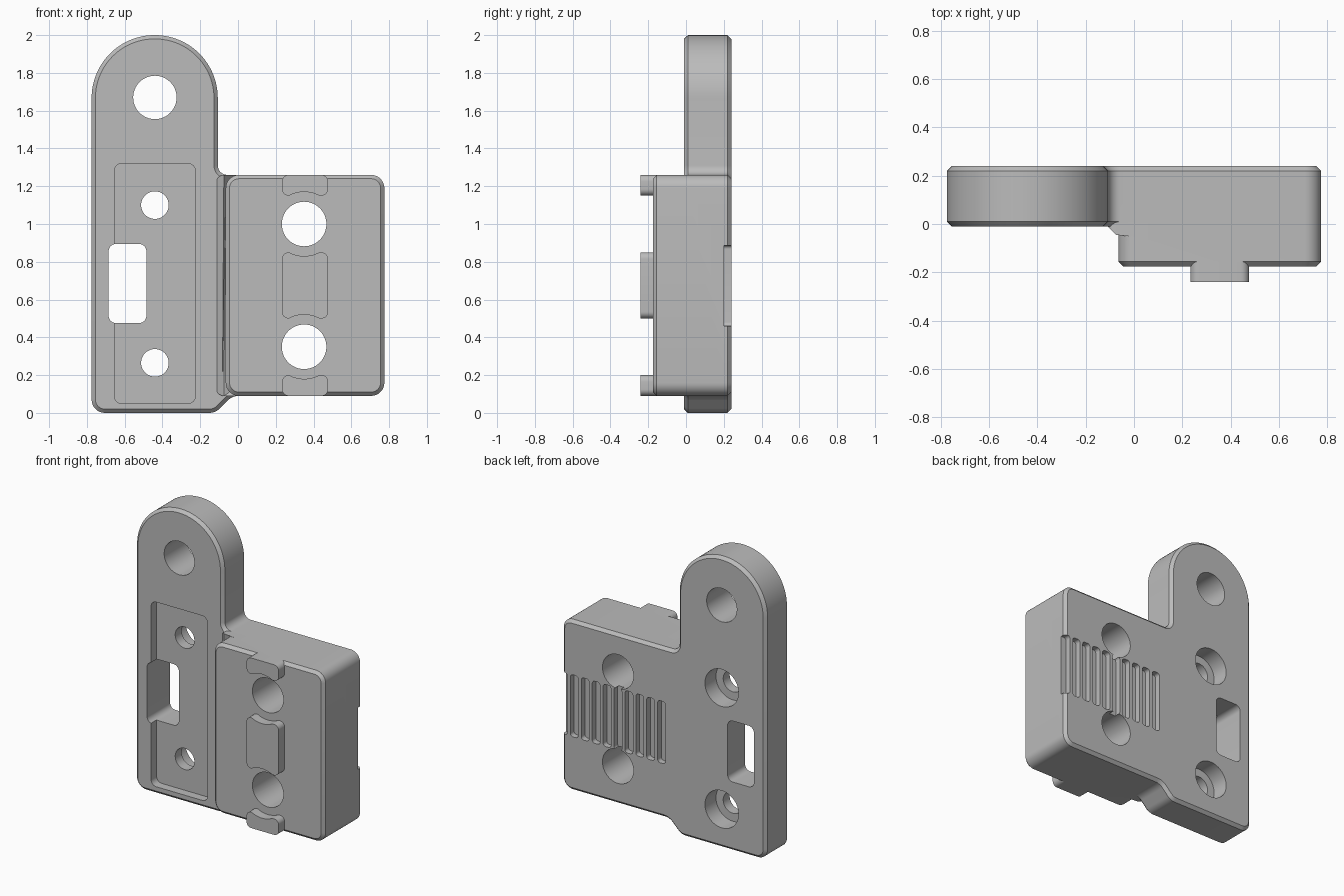
import bpy, bmesh, math
from mathutils import Vector

if "Cube" in bpy.data.objects:
    bpy.data.objects.remove(bpy.data.objects["Cube"])

gray = bpy.data.materials.new("plain_gray")
gray.use_nodes = True
gray.diffuse_color = (0.5, 0.5, 0.5, 1)
gray.node_tree.nodes["Principled BSDF"].inputs["Base Color"].default_value = (0.5, 0.5, 0.5, 1)


def rounded(corners, steps=8):
    """Outline in x-z with each corner (x, z, radius) filleted."""
    pts = []
    for i, (x, z, r) in enumerate(corners):
        p = Vector((x, z))
        a = (Vector(corners[i - 1][:2]) - p).normalized()
        b = (Vector(corners[(i + 1) % len(corners)][:2]) - p).normalized()
        if r == 0:
            pts.append(p)
            continue
        half = a.angle(b) / 2
        centre = p + (a + b).normalized() * r / math.sin(half)
        start = p + a * r / math.tan(half) - centre
        end = p + b * r / math.tan(half) - centre
        sweep = math.pi - 2 * half
        n = steps * 3 if r > 0.2 else steps
        for k in range(n + 1):
            t = k / n
            pts.append(centre + (start * math.sin((1 - t) * sweep)
                                 + end * math.sin(t * sweep)) / math.sin(sweep))
    return pts


def box(x0, x1, z0, z1, r):
    return rounded([(x0, z0, r), (x1, z0, r), (x1, z1, r), (x0, z1, r)])


def circle(x, z, r, n=48):
    return [Vector((x + r * math.cos(math.tau * k / n), z + r * math.sin(math.tau * k / n)))
            for k in range(n)]


def prism(name, outline, y0, y1, chamfer_front=0, chamfer_back=0):
    """Extrude an x-z outline along y, with optional chamfered rims."""
    bm = bmesh.new()
    front = bm.faces.new([bm.verts.new((p.x, y0, p.y)) for p in outline])
    out = bmesh.ops.extrude_face_region(bm, geom=[front], use_keep_orig=True)
    back = [f for f in out["geom"] if isinstance(f, bmesh.types.BMFace)][0]
    bmesh.ops.translate(bm, vec=(0, y1 - y0, 0), verts=back.verts)
    bmesh.ops.recalc_face_normals(bm, faces=bm.faces)
    rims = (list(front.edges) if chamfer_front else []) + (list(back.edges) if chamfer_back else [])
    if rims:
        bmesh.ops.bevel(bm, geom=rims, offset=chamfer_front or chamfer_back,
                        segments=1, affect='EDGES')
    mesh = bpy.data.meshes.new(name)
    bm.to_mesh(mesh)
    bm.free()
    mesh.materials.append(gray)
    ob = bpy.data.objects.new(name, mesh)
    bpy.context.collection.objects.link(ob)
    return ob


def combine(ob, others, operation):
    """Apply booleans and delete the helper objects."""
    for other in others:
        other.hide_render = True
        mod = ob.modifiers.new(other.name, 'BOOLEAN')
        mod.operation, mod.solver, mod.object = operation, 'EXACT', other
        bpy.context.view_layer.update()
        mesh = bpy.data.meshes.new_from_object(
            ob.evaluated_get(bpy.context.evaluated_depsgraph_get()))
        ob.modifiers.clear()
        ob.data = mesh
        bpy.data.objects.remove(other)


STRIP_X, BLOCK_X = -0.44, 0.35
BLOCK_HOLES = (0.35, 1.0)

# Plate with the tall round-ended strip
body = prism("bracket_body", rounded([
    (-0.775, 0, 0.07), (-0.12, 0, 0.08), (-0.03, 0.09, 0.08), (0.775, 0.09, 0.07),
    (0.775, 1.26, 0.07), (-0.107, 1.26, 0.05), (-0.107, 2, 0.333), (-0.775, 2, 0.333)]),
    -0.01, 0.24, 0.02, 0.02)

# Thick block, and the sloped web beside it
block = prism("block", box(-0.065, 0.775, 0.09, 1.26, 0.07), -0.175, 0.2, 0.02)
web = prism("web", box(-0.115, 0.1, 0.09, 1.26, 0.04), -0.06, 0.1)
for v in web.data.vertices:
    if v.co.x < 0 and v.co.y < 0:
        v.co.y = -0.06 + max(0, -0.06 - v.co.x)
combine(body, [block, web], 'UNION')

# Front recess, window and through holes
cutters = [prism("recess", box(-0.655, -0.225, 0.05, 1.32, 0.04), -0.3, 0.05),
           prism("window", box(-0.685, -0.485, 0.475, 0.895, 0.04), -0.3, 0.3),
           prism("top_hole", circle(STRIP_X, 1.67, 0.115), -0.3, 0.3)]
for z in BLOCK_HOLES:
    cutters.append(prism("block_hole", circle(BLOCK_X, z, 0.118), -0.3, 0.3))

# Screw holes with counterbores at the back
for z in (0.265, 1.1):
    cutters.append(prism("screw_hole", circle(STRIP_X, z, 0.073), -0.3, 0.3))
    cutters.append(prism("counterbore", circle(STRIP_X, z, 0.128), 0.12, 0.3))

# Row of grip grooves on the back, the last open at the side
for k in range(-4, 6):
    x = BLOCK_X + 0.083 * k
    cutters.append(prism("groove", box(x - 0.03, x + 0.03, 0.46, 0.887, 0.02), 0.2, 0.3))
combine(body, cutters, 'DIFFERENCE')

# Locating bosses, hollowed around the block holes
bosses = []
for name, z0, z1 in (("lower_boss", 0.09, 0.2), ("middle_boss", 0.5, 0.85),
                     ("upper_boss", 1.15, 1.26)):
    boss = prism(name, box(0.233, 0.477, z0, z1, 0.035), -0.24, -0.155)
    combine(boss, [prism("relief", circle(BLOCK_X, z, 0.17, 64), -0.4, 0.1)
                   for z in BLOCK_HOLES], 'DIFFERENCE')
    bosses.append(boss)

# Smooth curved walls, keep sharp edges
bpy.ops.object.select_all(action='DESELECT')
for ob in [body] + bosses:
    ob.select_set(True)
bpy.context.view_layer.objects.active = body
bpy.ops.object.shade_smooth_by_angle(angle=math.radians(25))
